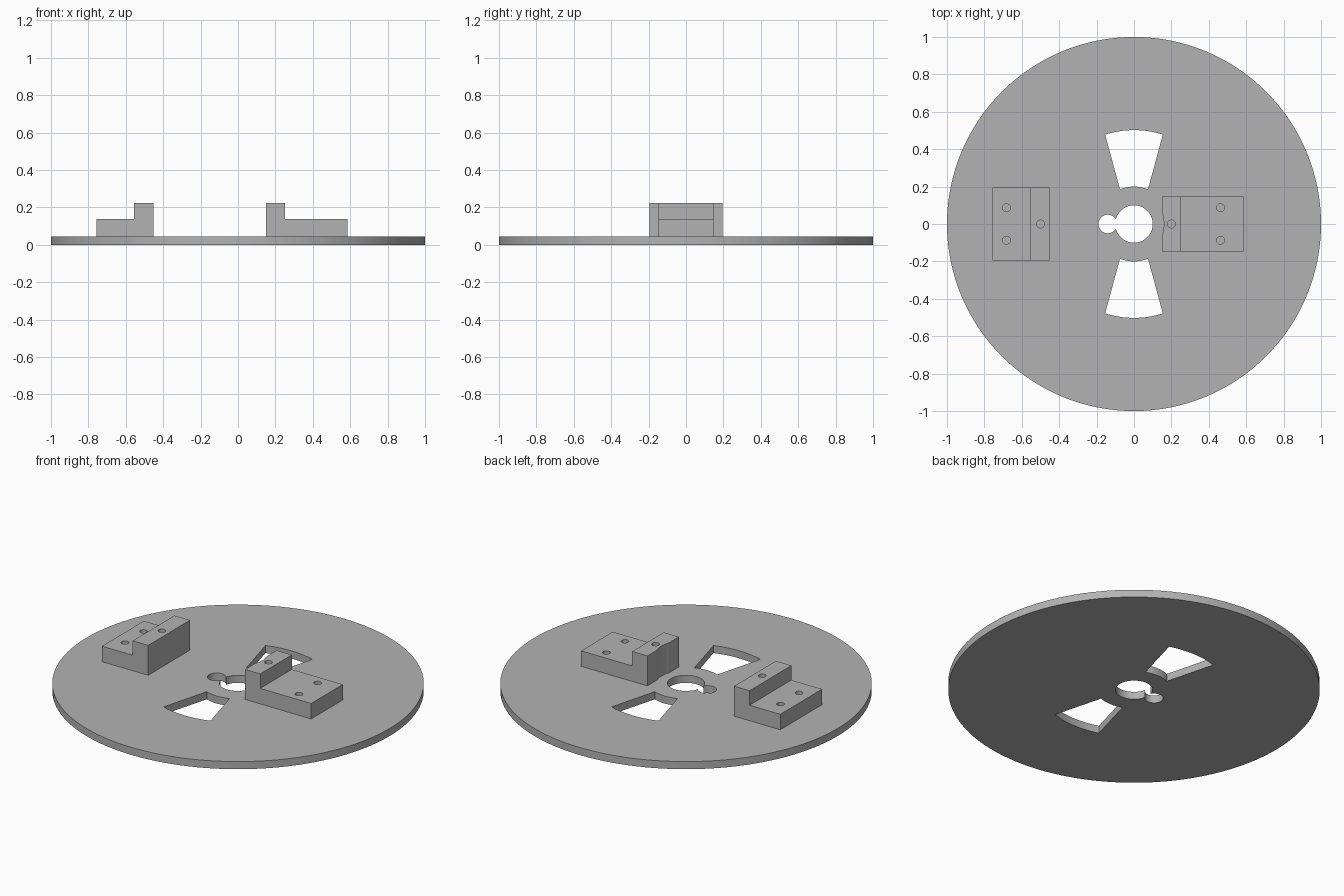
import bpy, bmesh
from math import radians, sin, cos, asin, pi

cube = bpy.data.objects.get("Cube")
if cube:
    bpy.data.objects.remove(cube, do_unlink=True)

grey = bpy.data.materials.new("plain_grey")
grey.use_nodes = True
colour = (0.45, 0.45, 0.45, 1)
grey.diffuse_color = colour
grey.node_tree.nodes["Principled BSDF"].inputs["Base Color"].default_value = colour

PLATE = 0.045   # plate thickness
LOW = 0.137     # lower step of the blocks
HIGH = 0.223    # upper step of the blocks


def prism(name, points, to_3d, sweep):
    """Extrude a flat outline along a vector."""
    bm = bmesh.new()
    face = bm.faces.new([bm.verts.new(to_3d(*p)) for p in points])
    new = bmesh.ops.extrude_face_region(bm, geom=[face])["geom"]
    bmesh.ops.translate(bm, vec=sweep, verts=[v for v in new if isinstance(v, bmesh.types.BMVert)])
    bmesh.ops.recalc_face_normals(bm, faces=bm.faces)
    mesh = bpy.data.meshes.new(name)
    bm.to_mesh(mesh)
    bm.free()
    mesh.materials.append(grey)
    obj = bpy.data.objects.new(name, mesh)
    bpy.context.collection.objects.link(obj)
    return obj


def upright(name, points, z0, z1):
    return prism(name, points, lambda x, y: (x, y, z0), (0, 0, z1 - z0))


def arc(r, start, end, n, x=0):
    return [(x + r * cos(start + (end - start) * i / n),
             r * sin(start + (end - start) * i / n)) for i in range(n + 1)]


def circle(r, n, x=0, y=0):
    return [(px + x, py + y) for px, py in arc(r, 0, 2 * pi, n)[:-1]]


def select_only(obj):
    bpy.ops.object.select_all(action='DESELECT')
    obj.select_set(True)
    bpy.context.view_layer.objects.active = obj


def cut(obj, cutter):
    cutter.hide_render = True
    mod = obj.modifiers.new("cut", 'BOOLEAN')
    mod.operation = 'DIFFERENCE'
    mod.solver = 'EXACT'
    mod.object = cutter
    select_only(obj)
    bpy.ops.object.modifier_apply(modifier=mod.name)
    bpy.data.objects.remove(cutter, do_unlink=True)


# Round plate with a keyed centre hole
plate = upright("round_plate", circle(1, 128), 0, PLATE)
cut(plate, upright("centre_cutter", circle(0.1, 64), -0.1, 0.2))
cut(plate, upright("key_cutter", circle(0.05, 48, -0.14), -0.1, 0.2))

# Two flared slots, front and back
inner, outer = asin(0.075 / 0.2), asin(0.154 / 0.502)
for side in (1, -1):
    mid = side * pi / 2
    outline = arc(0.2, mid - inner, mid + inner, 16) + arc(0.502, mid + outer, mid - outer, 16)
    cut(plate, upright("slot_cutter", outline, -0.1, 0.2))


def stepped_block(name, tall_x, step_x, low_x, half_width):
    profile = [(tall_x, PLATE), (low_x, PLATE), (low_x, LOW),
               (step_x, LOW), (step_x, HIGH), (tall_x, HIGH)]
    return prism(name, profile, lambda x, z: (x, -half_width, z), (0, 2 * half_width, 0))


def drill(block, holes):
    for x, y in holes:
        cut(block, upright("drill", circle(0.021, 24, x, y), PLATE + 0.01, 0.4))


# Stepped blocks with screw holes
right_block = stepped_block("right_block", -0.453, -0.555, -0.757, 0.196)
drill(right_block, [(-0.5, 0), (-0.682, 0.087), (-0.682, -0.087)])

left_block = stepped_block("left_block", 0.15, 0.25, 0.585, 0.148)
cut(left_block, upright("relief_cutter", circle(0.16, 96), 0, 0.4))
drill(left_block, [(0.2, 0), (0.462, 0.087), (0.462, -0.087)])

# Smooth round walls, keep edges sharp
for obj in (plate, right_block, left_block):
    select_only(obj)
    bpy.ops.object.shade_smooth_by_angle(angle=radians(30))
